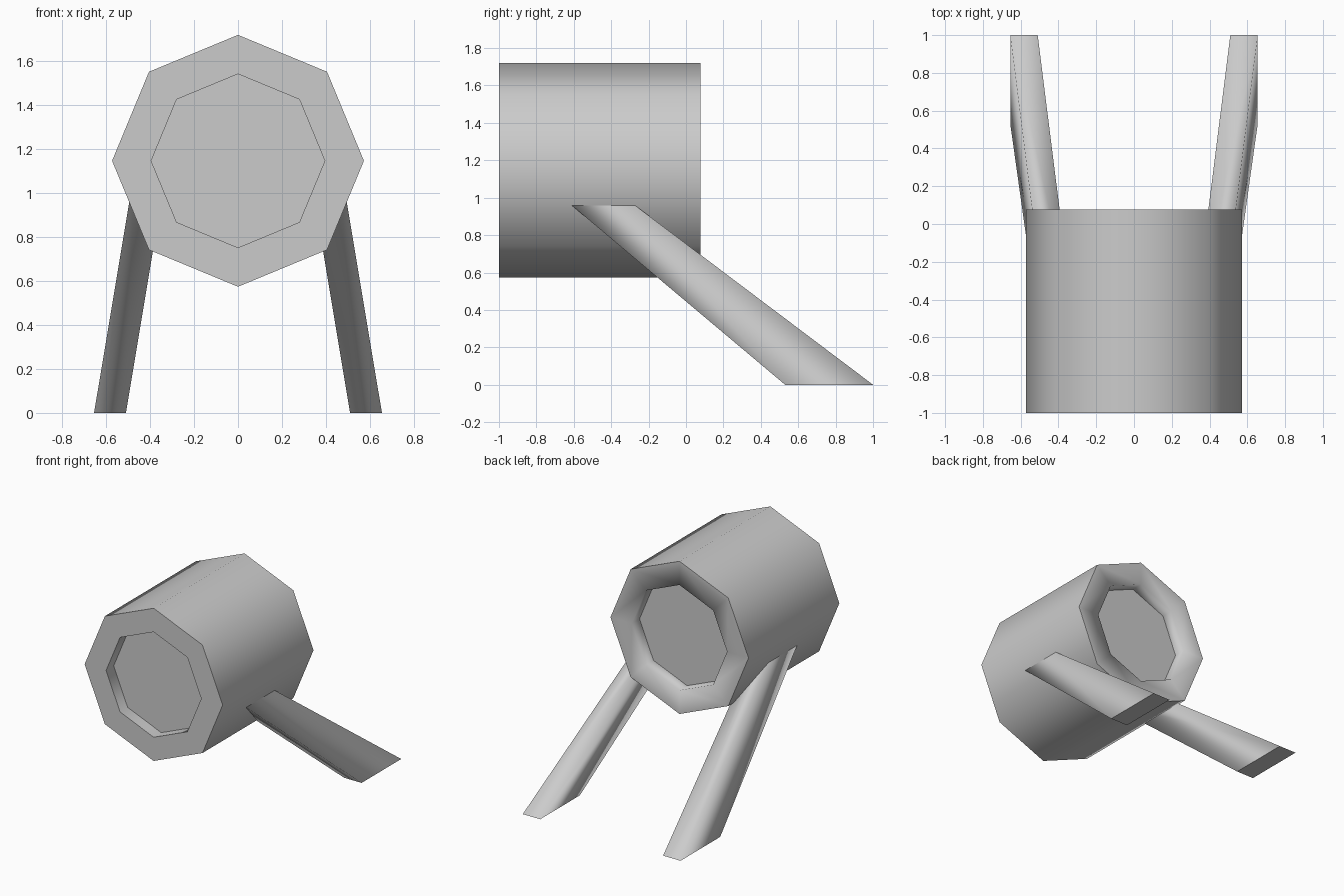
import bpy, bmesh, math
from mathutils import Vector

cube = bpy.data.objects.get("Cube")
if cube:
    bpy.data.objects.remove(cube, do_unlink=True)

grey = bpy.data.materials.new("light_grey")
grey.use_nodes = True
grey.diffuse_color = (0.6, 0.6, 0.6, 1)
grey.node_tree.nodes["Principled BSDF"].inputs["Base Color"].default_value = (0.6, 0.6, 0.6, 1)

CENTRE_Z, OUTER, INNER = 1.147, 0.573, 0.395
FRONT, BACK, RECESS = -1.0, 0.077, 0.09


def finish(name, bm):
    bmesh.ops.recalc_face_normals(bm, faces=bm.faces)
    mesh = bpy.data.meshes.new(name)
    bm.to_mesh(mesh)
    bm.free()
    mesh.materials.append(grey)
    obj = bpy.data.objects.new(name, mesh)
    bpy.context.collection.objects.link(obj)
    return obj


def octagon(bm, radius, y):
    angles = [i * math.tau / 8 for i in range(8)]
    return [bm.verts.new((radius * math.cos(a), y, CENTRE_Z + radius * math.sin(a))) for a in angles]


def bridge(bm, a, b):
    n = len(a)
    return [bm.faces.new((a[i], a[(i + 1) % n], b[(i + 1) % n], b[i])) for i in range(n)]


def sharpen(bm, ring):
    for i, v in enumerate(ring):
        bm.edges.get((v, ring[(i + 1) % len(ring)])).smooth = False


# Eight-sided drum with a recessed panel in each end
bm = bmesh.new()
profile = [(INNER, FRONT + RECESS), (INNER, FRONT), (OUTER, FRONT),
           (OUTER, BACK), (INNER, BACK), (INNER, BACK - RECESS)]
rings = [octagon(bm, r, y) for r, y in profile]
for a, b in zip(rings, rings[1:]):
    bridge(bm, a, b)
bm.faces.new(rings[0])
bm.faces.new(rings[-1])
for f in bm.faces:
    f.smooth = True
# The back rim rolls softly into its recess; every other rim is crisp
for i, ring in enumerate(rings):
    if i != 4:
        sharpen(bm, ring)
finish("drum", bm)


# Splayed, tapering rectangular legs, running up into the drum
def leg_section(bm, side, z):
    x0, x1 = 0.51 - 0.167 * z, 0.655 - 0.167 * z
    y0, y1 = 0.53 - 1.19 * z, 1.0 - 1.327 * z
    return [bm.verts.new((side * x, y, z)) for x, y in ((x0, y0), (x1, y0), (x1, y1), (x0, y1))]


for name, side in (("left_leg", 1), ("right_leg", -1)):
    bm = bmesh.new()
    foot, top = leg_section(bm, side, 0), leg_section(bm, side, 1.1)
    bridge(bm, foot, top)
    bm.faces.new(foot)
    bm.faces.new(top)
    for f in bm.faces:
        f.smooth = True
    sharpen(bm, foot)
    sharpen(bm, top)
    finish(name, bm)
